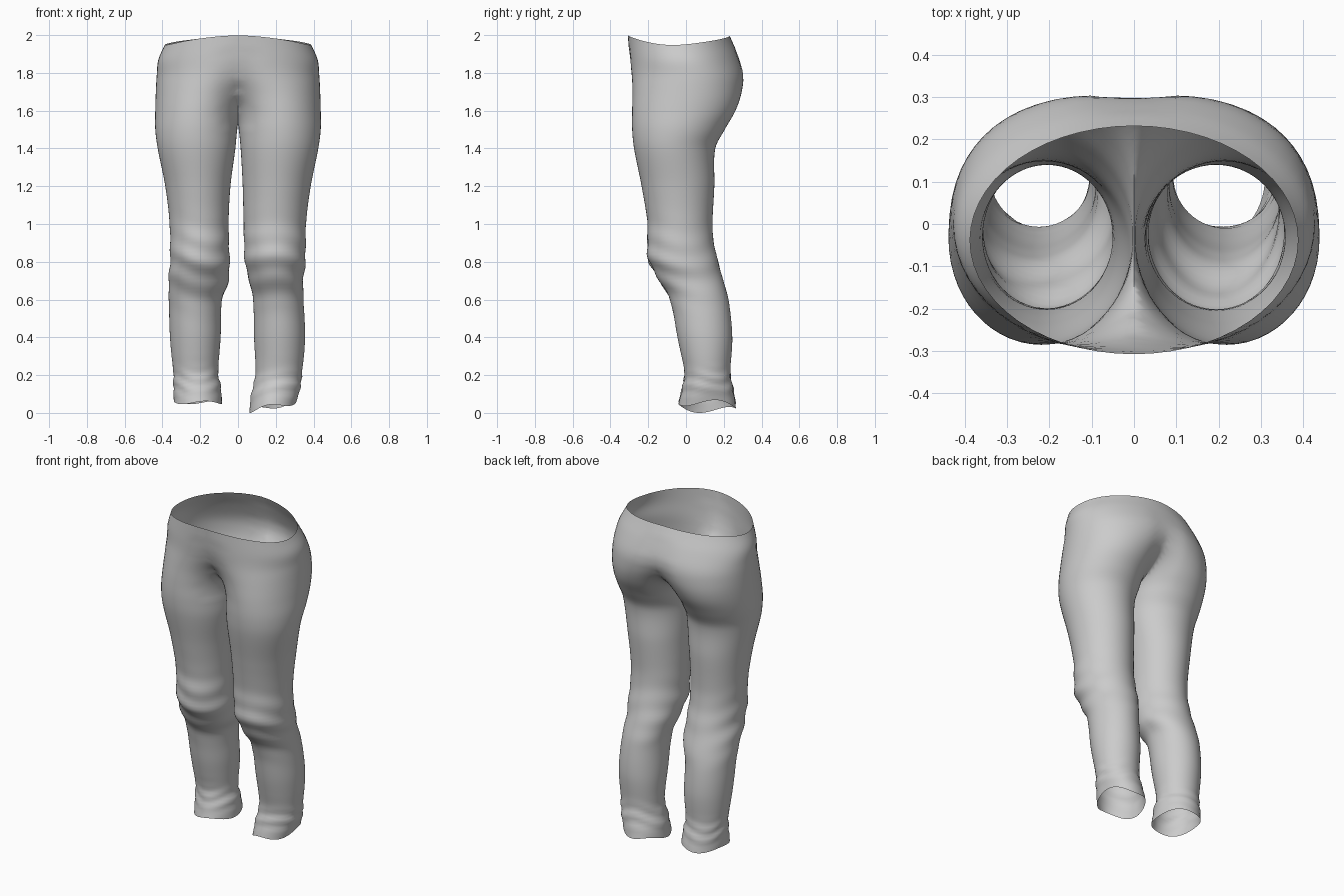
import bpy, bmesh
from math import sin, cos, pi, exp
from mathutils import Vector

if "Cube" in bpy.data.objects:
    bpy.data.objects.remove(bpy.data.objects["Cube"])

ROWS, COLS = 100, 56

# Shared depth profile: z, front y, back y
DEPTH = [(0, -.04, .265), (.1, -.02, .25), (.2, -.008, .235), (.4, -.045, .245),
         (.6, -.085, .225), (.7, -.14, .197), (.8, -.195, .17), (.9, -.205, .147),
         (1.0, -.203, .14), (1.2, -.235, .15), (1.4, -.275, .155), (1.5, -.285, .205),
         (1.6, -.285, .262), (1.7, -.283, .295), (1.8, -.288, .303), (1.9, -.3, .275),
         (2.0, -.308, .232)]
# Hip widths: z, inner x (negative means the two halves overlap), outer x
HIP = [(1.4, .014, .425), (1.5, .004, .438), (1.6, -.014, .438), (1.7, -.075, .435),
       (1.8, -.2, .43), (1.9, -.33, .422), (2.0, -.388, .388)]
# Lower leg widths for each side
LEG = {
    1: [(0, .06, .31), (.1, .07, .332), (.2, .092, .34), (.4, .085, .355), (.6, .08, .347),
        (.7, .06, .345), (.8, .037, .357), (1.0, .03, .36), (1.2, .025, .385)],
    -1: [(0, .085, .34), (.1, .09, .342), (.2, .105, .343), (.4, .092, .36), (.6, .085, .366),
         (.7, .05, .367), (.8, .045, .36), (1.0, .05, .362), (1.2, .04, .385)],
}


def sample(table, z, k):
    """Smooth interpolation of column k of a table at height z."""
    z = min(max(z, table[0][0]), table[-1][0])
    i = 0
    while i < len(table) - 2 and z > table[i + 1][0]:
        i += 1

    def slope(j):
        a, b = table[max(j - 1, 0)], table[min(j + 1, len(table) - 1)]
        return (b[k] - a[k]) / (b[0] - a[0])
    h = table[i + 1][0] - table[i][0]
    t = (z - table[i][0]) / h
    return ((2 * t**3 - 3 * t**2 + 1) * table[i][k] + (t**3 - 2 * t**2 + t) * h * slope(i)
            + (3 * t**2 - 2 * t**3) * table[i + 1][k] + (t**3 - t**2) * h * slope(i + 1))


def bump(z, centre, width):
    return exp(-((z - centre) / width) ** 2)


def leg_point(side, z, a):
    widths = LEG[side] + HIP
    back = max(0, sin(a))
    x_in = sample(widths, z + .06 * back, 1)
    x_out = sample(widths, z, 2)
    yf, yb = sample(DEPTH, z, 1), sample(DEPTH, z, 2)
    # Bunched cloth at the knee and the cuff
    r = 1.0
    if z < 1.15:
        front = .6 - .4 * sin(a)
        r += .035 * bump(z, .78, .16) * front * sin(48 * z + side * 1.3 * cos(a) + 1.2 * sin(2 * a + side))
        r += .03 * bump(z, .13, .07) * sin(75 * z + 2 * sin(2 * a + side) + sin(3 * a))
    x = (x_in + x_out) / 2 + (x_out - x_in) / 2 * r * cos(a)
    y = (yf + yb) / 2 + (yb - yf) / 2 * r * sin(a)
    # Wavy waist rim and ragged hems
    if z > 1.75:
        edge = min(1, abs(x) / .39) ** 1.6
        rim = 1.995 - .045 * edge + .004 * sin(14 * y)
        z = 1.75 + (z - 1.75) * (rim - 1.75) / .25
    if z < .3:
        hem = .055 + .008 * sin(3 * a + 1) if side < 0 else .035 + .022 * cos(a) + .013 * sin(3 * a + .6)
        z = hem + z * (.3 - hem) / .3
    return Vector((side * x, y, z))


def add_half(bm, side):
    """One leg tube with its half of the hips, trimmed at the centre seam."""
    half = bmesh.new()
    rings = []
    for i in range(ROWS + 1):
        z = 2.0 * i / ROWS
        rings.append([half.verts.new(leg_point(side, z, side * 2 * pi * j / COLS))
                      for j in range(COLS)])
        # keep left and right columns matched in position
        if side < 0:
            for j, v in enumerate(rings[-1]):
                v.co = leg_point(side, z, 2 * pi * j / COLS)
    for lo, hi in zip(rings, rings[1:]):
        for j in range(COLS):
            k = (j + 1) % COLS
            f = [lo[j], lo[k], hi[k], hi[j]]
            half.faces.new(f if side > 0 else f[::-1])
    bmesh.ops.bisect_plane(half, geom=half.verts[:] + half.edges[:] + half.faces[:], dist=1e-5,
                           plane_co=(0, 0, 0), plane_no=(-side, 0, 0), clear_outer=True)
    tmp = bpy.data.meshes.new("half")
    half.to_mesh(tmp)
    half.free()
    bm.from_mesh(tmp)
    bpy.data.meshes.remove(tmp)


# Trousers: both halves welded along the seam
bm = bmesh.new()
for s in (1, -1):
    add_half(bm, s)
seam = [v for v in bm.verts if abs(v.co.x) < 1e-4]
bmesh.ops.remove_doubles(bm, verts=seam, dist=.001)

# Soften the crotch and seat crease
soft = [v for v in bm.verts if abs(v.co.x) < .1 and 1.5 < v.co.z < 1.93 and not v.is_boundary]
for _ in range(8):
    bmesh.ops.smooth_vert(bm, verts=soft, factor=.5, use_axis_x=True, use_axis_y=True, use_axis_z=True)

# Rest the lowest hem point on the ground
low = min(v.co.z for v in bm.verts)
for v in bm.verts:
    if v.co.z < .3:
        v.co.z -= low * (1 - v.co.z / .3) / (1 - low / .3)

mesh = bpy.data.meshes.new("trousers")
bm.to_mesh(mesh)
bm.free()
trousers = bpy.data.objects.new("trousers", mesh)
bpy.context.collection.objects.link(trousers)
bpy.context.view_layer.objects.active = trousers
trousers.select_set(True)
bpy.ops.object.shade_smooth_by_angle(angle=pi / 3)
